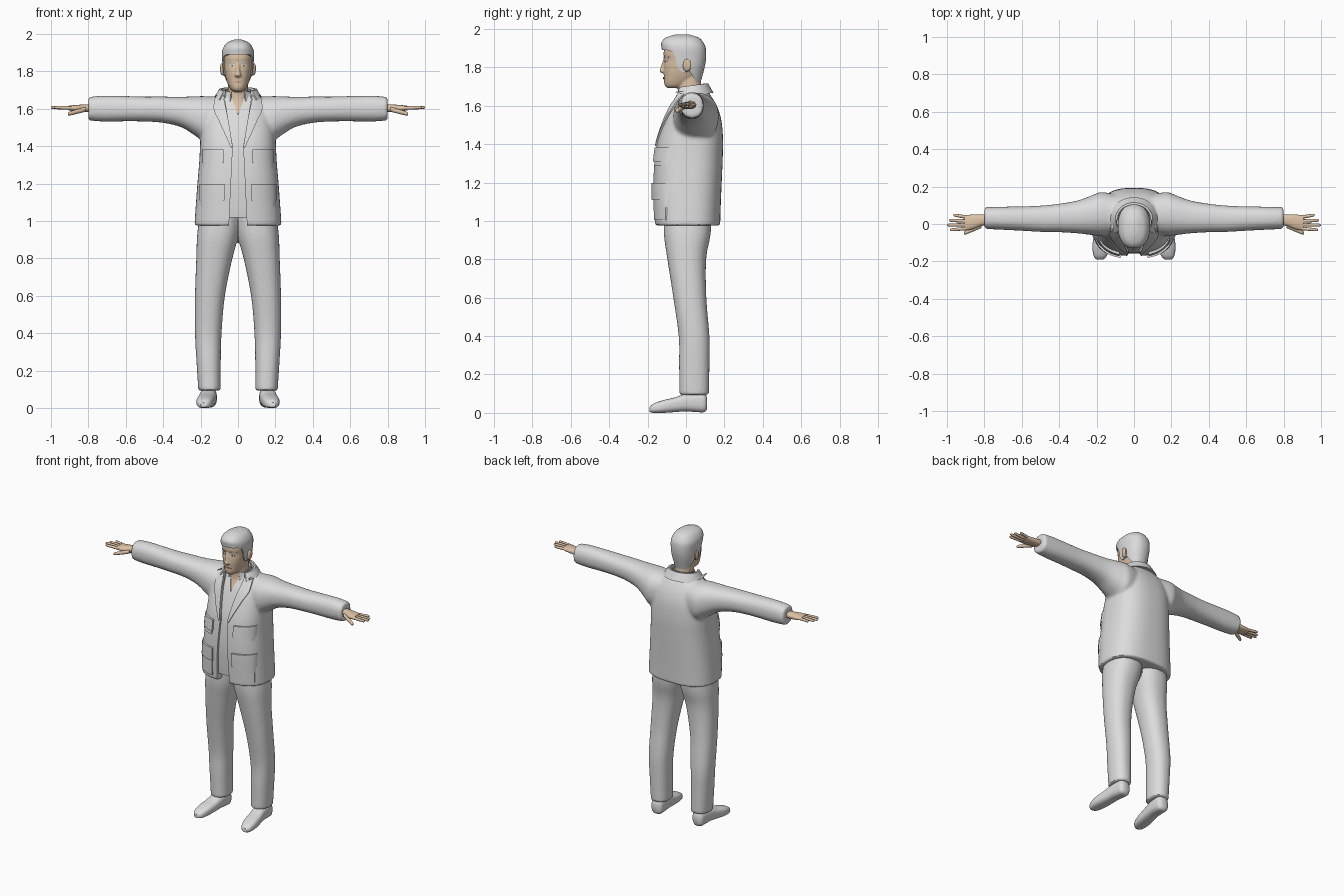
import bpy, bmesh, math
from mathutils import Vector
from mathutils.bvhtree import BVHTree

if "Cube" in bpy.data.objects:
    bpy.data.objects.remove(bpy.data.objects["Cube"])


def material(name, *rgb):
    m = bpy.data.materials.new(name)
    m.use_nodes = True
    m.diffuse_color = (*rgb, 1)
    m.node_tree.nodes["Principled BSDF"].inputs["Base Color"].default_value = (*rgb, 1)
    return m


CLOTH = material("light grey cloth", .72, .72, .72)
HAIR = material("grey hair", .7, .7, .7)
SKIN = material("tan skin", .72, .54, .38)
LIPS = material("dull lips", .55, .36, .26)
IRIS = material("dark iris", .12, .1, .09)


def make(name, bm, mat):
    bmesh.ops.recalc_face_normals(bm, faces=bm.faces)
    me = bpy.data.meshes.new(name)
    bm.to_mesh(me)
    ob = bpy.data.objects.new(name, me)
    bpy.context.collection.objects.link(ob)
    if mat:
        me.materials.append(mat)
    return ob


def make_pair(name, bm, mat):
    make("left_" + name, bm, mat)
    bmesh.ops.scale(bm, vec=(-1, 1, 1), verts=bm.verts)
    make("right_" + name, bm, mat)


def mirror(bm):
    """Add the mirrored copy of everything across x = 0."""
    copy = bmesh.ops.duplicate(bm, geom=bm.verts[:] + bm.edges[:] + bm.faces[:])["geom"]
    verts = [g for g in copy if isinstance(g, bmesh.types.BMVert)]
    bmesh.ops.scale(bm, vec=(-1, 1, 1), verts=verts)
    bmesh.ops.reverse_faces(bm, faces=[g for g in copy if isinstance(g, bmesh.types.BMFace)])


def dense(rows, steps):
    """Smooth curve through rows of numbers."""
    out = []
    for i in range(len(rows) - 1):
        a, b, c, d = (rows[min(max(i + k, 0), len(rows) - 1)] for k in (-1, 0, 1, 2))
        for s in range(steps):
            t = s / steps
            out.append([q + .5 * t * (r - p + t * (2 * p - 5 * q + 4 * r - w + t * (3 * (q - r) + w - p)))
                        for p, q, r, w in zip(a, b, c, d)])
    return out + [list(rows[-1])]


PLACE = {"x": lambda t, u, v: (t, u, v),
         "y": lambda t, u, v: (u, t, v),
         "z": lambda t, u, v: (u, v, t)}


def loft(bm, rings, axis="z", power=2.3, n=40, steps=4):
    """Rounded tube; each ring is (position, u min, u max, v min, v max)."""
    loops = []
    for t, u0, u1, v0, v1 in dense(rings, steps):
        loop = []
        for k in range(n):
            a = math.tau * k / n
            c, s = (math.copysign(abs(f) ** (2 / power), f) for f in (math.cos(a), math.sin(a)))
            loop.append(bm.verts.new(PLACE[axis](t, (u0 + u1 + (u1 - u0) * c) / 2,
                                                 (v0 + v1 + (v1 - v0) * s) / 2)))
        loops.append(loop)
    for p, q in zip(loops, loops[1:]):
        for k in range(n):
            bm.faces.new((p[k - 1], p[k], q[k], q[k - 1]))
    bm.faces.new(loops[0])
    bm.faces.new(loops[-1])
    bmesh.ops.recalc_face_normals(bm, faces=bm.faces)


def even(rings):
    return [(z, -w, w, a, b) for z, w, a, b in rings]


def bake(ob, kind, **props):
    mod = ob.modifiers.new(kind, kind)
    for key, value in props.items():
        setattr(mod, key, value)
    graph = bpy.context.evaluated_depsgraph_get()
    me = bpy.data.meshes.new_from_object(ob.evaluated_get(graph))
    ob.modifiers.clear()
    ob.data = me


def fuse(ob, voxel, rounds):
    bake(ob, "REMESH", mode="VOXEL", voxel_size=voxel)
    bake(ob, "SMOOTH", factor=.5, iterations=rounds)


def cut(ob, outline, axis, lo, hi):
    """Remove a prism, given by its outline and its extent along an axis."""
    bm = bmesh.new()
    ends = [[bm.verts.new(PLACE[axis](t, u, v)) for u, v in outline] for t in (lo, hi)]
    for end in ends:
        bm.faces.new(end)
    for k in range(len(outline)):
        bm.faces.new((ends[0][k - 1], ends[0][k], ends[1][k], ends[1][k - 1]))
    tool = make("cutter", bm, None)
    tool.hide_render = True
    bake(ob, "BOOLEAN", operation="DIFFERENCE", object=tool, solver="EXACT")
    bpy.data.objects.remove(tool)


def surface(ob):
    bm = bmesh.new()
    bm.from_mesh(ob.data)
    return BVHTree.FromBMesh(bm)


def patch(name, tree, inner, outer, thick, mat, n=8):
    """Plate between two (x, z) edges, laid on the front of a surface."""
    bm = bmesh.new()
    grid = []
    for a, b in zip(dense(inner, n), dense(outer, n)):
        row = []
        for k in range(n + 1):
            x, z = (p + (q - p) * k / n for p, q in zip(a, b))
            hit = tree.ray_cast(Vector((x, -1, z)), Vector((0, 1, 0)))[0]
            hit = hit or tree.find_nearest(Vector((x, -.1, z)))[0]
            row.append(bm.verts.new((x, hit.y + .003, z)))
        grid.append(row)
    for p, q in zip(grid, grid[1:]):
        for k in range(n):
            bm.faces.new((p[k], p[k + 1], q[k + 1], q[k]))
    new = bmesh.ops.extrude_face_region(bm, geom=bm.faces[:])["geom"]
    bmesh.ops.translate(bm, vec=(0, -thick - .003, 0),
                        verts=[g for g in new if isinstance(g, bmesh.types.BMVert)])
    make_pair(name, bm, mat)


def box_patch(name, tree, x0, x1, z0, z1, thick, mat):
    patch(name, tree, [(x0, z0), (x0, z1)], [(x1, z0), (x1, z1)], thick, mat)


def collar(name, section, start, mat, n=40):
    """Closed band around the neck; section is (radius x, radius y, height)."""
    bm = bmesh.new()
    loops = []
    for k in range(n + 1):
        a = math.radians(start + (180 - 2 * start) * k / n)
        loops.append([bm.verts.new((rx * math.cos(a), .025 + ry * math.sin(a), z + .012 * math.sin(a)))
                      for rx, ry, z in section])
    for p, q in zip(loops, loops[1:]):
        for k in range(len(section)):
            bm.faces.new((p[k - 1], p[k], q[k], q[k - 1]))
    bm.faces.new(loops[0])
    bm.faces.new(loops[-1])
    make(name, bm, mat)


# Trousers: two legs fused at the hips
bm = bmesh.new()
loft(bm, [(.093, .092, .212, -.034, .12), (.25, .092, .222, -.036, .122), (.4, .088, .23, -.038, .122),
          (.6, .07, .23, -.066, .106), (.8, .03, .223, -.097, .105), (.93, -.005, .218, -.115, .128),
          (1.06, -.02, .2, -.115, .135)])
mirror(bm)
trousers = make("trousers", bm, CLOTH)
fuse(trousers, .01, 3)

# Shoes
bm = bmesh.new()
loft(bm, [(-.19, .165, .2, .005, .03), (-.17, .145, .216, 0, .048), (-.12, .13, .222, 0, .066),
          (-.06, .122, .215, .004, .08), (0, .116, .206, .008, .1), (.06, .113, .2, .004, .107),
          (.095, .117, .195, .004, .103), (.11, .135, .18, .02, .08)], "y", 2.7)
make_pair("shoe", bm, CLOTH)

# Jacket: body and sleeves fused into one garment
BODY = [(.975, .233, -.162, .178), (1.08, .226, -.167, .181), (1.2, .217, -.171, .186),
        (1.32, .207, -.163, .191), (1.42, .202, -.148, .193), (1.52, .195, -.115, .185),
        (1.59, .18, -.085, .165), (1.64, .15, -.055, .138), (1.685, .1, -.04, .105)]
bm = bmesh.new()
loft(bm, [(.05, -.05, .15, 1.43, 1.66), (.17, -.065, .17, 1.42, 1.667), (.22, -.06, .155, 1.45, 1.667),
          (.3, -.05, .126, 1.5, 1.664), (.4, -.044, .108, 1.525, 1.665), (.5, -.042, .098, 1.532, 1.665),
          (.6, -.036, .094, 1.533, 1.668), (.72, -.03, .092, 1.532, 1.67), (.8, -.026, .09, 1.538, 1.662)], "x")
mirror(bm)
loft(bm, even(BODY), power=2.6, n=64)
jacket = make("jacket", bm, CLOTH)
fuse(jacket, .009, 5)
front = surface(jacket)
EDGE = [(.052, .9), (.028, 1.4), (.052, 1.54), (.085, 1.75)]
cut(jacket, EDGE + [(-x, z) for x, z in EDGE[::-1]], "y", -.4, .03)

# Lapels, pockets and flaps
patch("lapel", front, [(.029, 1.4), (.05, 1.53), (.068, 1.62), (.08, 1.67)],
      [(.036, 1.39), (.1, 1.53), (.13, 1.6), (.12, 1.675)], .009, CLOTH)
for part, top, low, flap, x0, x1 in (("chest", 1.375, 1.285, 1.31, .085, .188),
                                     ("hip", 1.19, 1.005, 1.11, .08, .2)):
    box_patch(part + "_pocket", front, x0, x1, low, top, .007, CLOTH)
    box_patch(part + "_flap", front, x0 - .007, x1 + .005, flap, top + .008, .014, CLOTH)

# Shirt with an open neck
bm = bmesh.new()
loft(bm, even([(max(z, 1.02), w - .015, a + .014, b - .02) for z, w, a, b in BODY]), power=2.6, n=64)
shirt = make("shirt", bm, CLOTH)
cut(shirt, [(0, 1.565), (.055, 1.72), (-.055, 1.72)], "y", -.4, .03)
collar("jacket_collar", [(.08, .072, 1.66), (.088, .08, 1.705), (.1, .09, 1.705), (.132, .118, 1.655)], -40, CLOTH)
collar("shirt_collar", [(.062, .064, 1.65), (.065, .066, 1.7), (.071, .072, 1.7), (.08, .078, 1.65)], -58, CLOTH)

# Head, neck, nose and ears
bm = bmesh.new()
loft(bm, [(.065, -.01, .015, 1.785, 1.825), (.08, -.015, .022, 1.778, 1.838),
          (.09, -.012, .028, 1.782, 1.843), (.095, 0, .02, 1.8, 1.83)], "x")
mirror(bm)
loft(bm, even([(1.692, .022, -.095, -.04), (1.702, .037, -.108, 0), (1.72, .049, -.114, .03),
               (1.75, .061, -.115, .06), (1.78, .069, -.117, .08), (1.81, .074, -.116, .09),
               (1.84, .077, -.112, .095), (1.87, .079, -.117, .095), (1.9, .077, -.111, .09),
               (1.93, .066, -.09, .075), (1.95, .045, -.06, .05), (1.96, .015, -.02, .02)]))
loft(bm, even([(1.5, .06, -.095, .06), (1.58, .06, -.068, .07), (1.64, .056, -.044, .08),
               (1.7, .055, -.042, .079), (1.78, .052, -.04, .07)]))
loft(bm, even([(1.77, .012, -.126, -.095), (1.78, .018, -.138, -.095), (1.8, .012, -.132, -.095),
               (1.845, .009, -.118, -.095)]))
head = make("head", bm, SKIN)
fuse(head, .005, 3)
face = surface(head)

# Face details
box_patch("eye", face, .019, .045, 1.825, 1.836, .002, HAIR)
box_patch("iris", face, .028, .036, 1.826, 1.835, .004, IRIS)
patch("eyebrow", face, [(.014, 1.848), (.014, 1.857)], [(.056, 1.85), (.056, 1.856)], .005, HAIR)
patch("lip", face, [(0, 1.737), (0, 1.75)], [(.026, 1.743), (.026, 1.745)], .004, LIPS)

# Hair: a cap cut along the hairline
bm = bmesh.new()
loft(bm, even([(1.7, .06, -.1, .07), (1.75, .07, -.115, .084), (1.8, .08, -.117, .097),
               (1.85, .084, -.12, .105), (1.9, .086, -.127, .103), (1.93, .077, -.128, .09),
               (1.955, .056, -.105, .066), (1.97, .02, -.06, .02)]))
hair = make("hair", bm, HAIR)
cut(hair, [(-.3, 1.885), (-.1, 1.89), (-.07, 1.88), (-.055, 1.85), (-.045, 1.8), (-.025, 1.775),
           (.02, 1.78), (.04, 1.745), (.06, 1.715), (.3, 1.715), (.3, 1.5), (-.3, 1.5)], "x", -.3, .3)

# Hands: palm, four fingers and a thumb
bm = bmesh.new()
loft(bm, [(.77, 0, .05, 1.585, 1.625), (.82, -.012, .052, 1.582, 1.623), (.87, -.03, .05, 1.585, 1.62),
          (.905, -.032, .046, 1.592, 1.616)], "x", n=24)


def finger(x0, y0, z0, x1, y1, z1, r):
    rings = []
    for t, f in ((0, 1), (.5, .95), (.9, .8), (1, .35)):
        x, y, z = (a + (b - a) * t for a, b in ((x0, x1), (y0, y1), (z0, z1)))
        rings.append((x, y - r * f, y + r * f, z - r * f, z + r * f))
    loft(bm, rings, "x", 2, 12)


for root, tip, reach in ((.035, .048, .965), (.015, .02, .99), (-.004, -.006, 1), (-.023, -.032, .985)):
    finger(.885, root, 1.604, reach, tip, 1.607, .0095)
finger(.815, -.008, 1.597, .91, -.05, 1.572, .013)
make_pair("hand", bm, SKIN)

# Smooth shading with sharp folds kept
for ob in bpy.context.collection.objects:
    if ob.type == "MESH":
        ob.data.shade_smooth()
        ob.data.set_sharp_from_angle(angle=math.radians(40))
